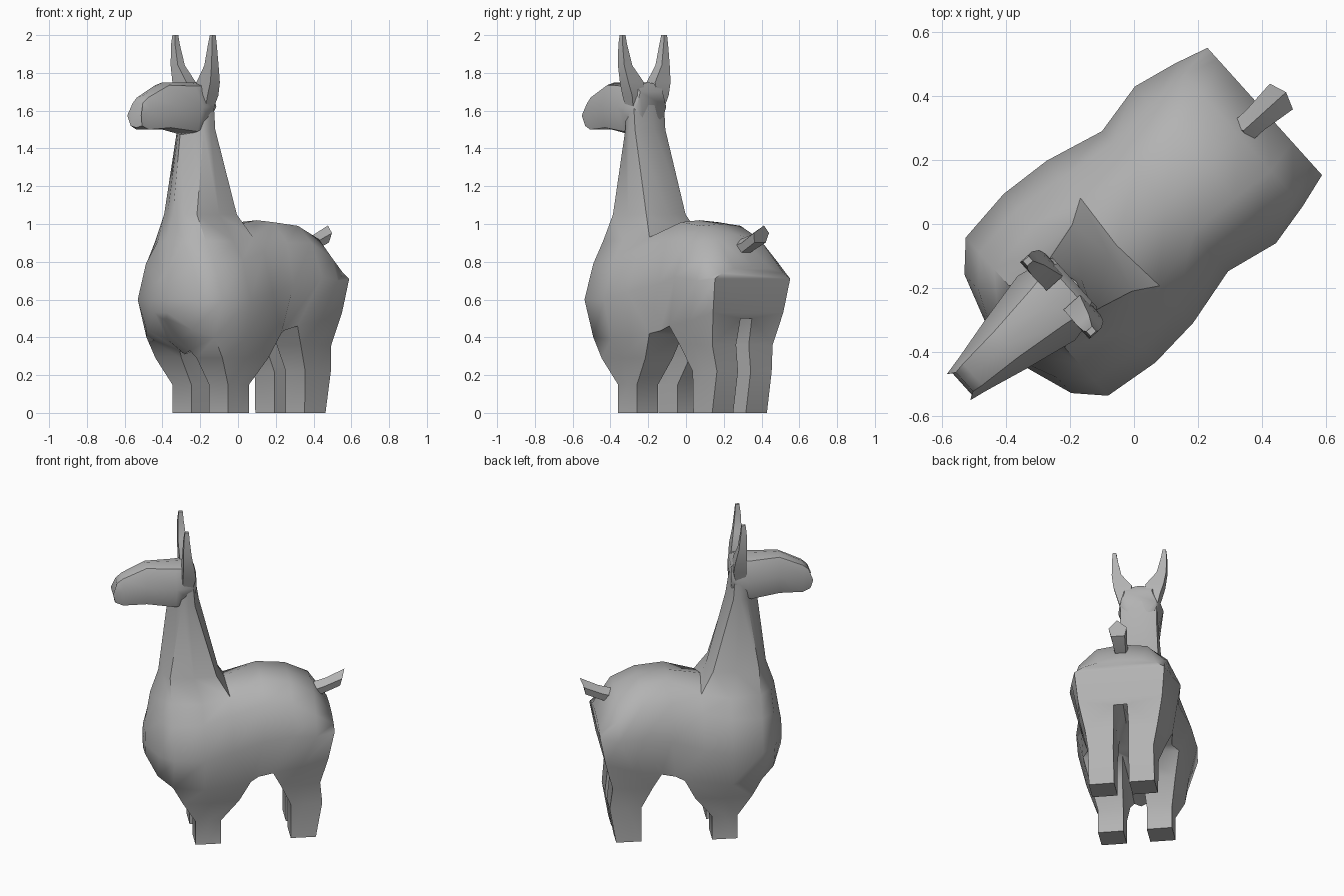
import bpy, bmesh, math
from mathutils import Matrix, Vector

if "Cube" in bpy.data.objects:
    bpy.data.objects.remove(bpy.data.objects["Cube"])

# The animal is shaped facing +X with its left side at +Y, then turned on the spot
TURN = Matrix.Translation((0.008, -0.009, 0)) @ Matrix.Rotation(math.radians(222), 4, 'Z')

wool = bpy.data.materials.new("grey_wool")
wool.diffuse_color = (0.45, 0.45, 0.45, 1)
wool.use_nodes = True
wool.node_tree.nodes["Principled BSDF"].inputs["Base Color"].default_value = wool.diffuse_color


def add_ring(bm, pts):
    return [bm.verts.new(TURN @ Vector(p)) for p in pts]


def bridge(bm, a, b):
    n = len(a)
    for i in range(n):
        j = (i + 1) % n
        bm.faces.new((a[i], a[j], b[j], b[i]))


def finish(name, bm, angle):
    loose = [v for v in bm.verts if not v.link_faces]
    bmesh.ops.delete(bm, geom=loose, context='VERTS')
    bmesh.ops.recalc_face_normals(bm, faces=bm.faces)
    me = bpy.data.meshes.new(name)
    bm.to_mesh(me)
    bm.free()
    ob = bpy.data.objects.new(name, me)
    bpy.context.collection.objects.link(ob)
    me.materials.append(wool)
    bpy.ops.object.select_all(action='DESELECT')
    ob.select_set(True)
    bpy.context.view_layer.objects.active = ob
    bpy.ops.object.shade_smooth_by_angle(angle=math.radians(angle))


def loft(name, rings, angle=40):
    """Skin a row of equal point rings and close both ends."""
    bm = bmesh.new()
    rows = [add_ring(bm, r) for r in rings]
    for a, b in zip(rows, rows[1:]):
        bridge(bm, a, b)
    bm.faces.new(rows[0])
    bm.faces.new(rows[-1])
    finish(name, bm, angle)


def section(x, half):
    """Upright ring from half an outline (y, z, optional own x), top to bottom."""
    pts = [(p[2] if len(p) > 2 else x, p[0], p[1]) for p in half]
    return pts + [(px, -y, z) for px, y, z in pts[-2:0:-1]]


# Torso sections, rump to chest
rear_body = [
    (-.54, [(0, .775), (.13, .765), (.22, .74), (.268, .71), (.25, .53, -.505), (.04, .50, -.49), (0, .61, -.50)]),
    (-.43, [(0, .94), (.15, .92), (.255, .82), (.30, .70), (.265, .49, -.34), (.04, .47, -.34), (0, .56, -.36)]),
    (-.29, [(0, 1.0), (.14, .99), (.25, .90), (.33, .72), (.265, .46, -.175), (.05, .45, -.175), (0, .49, -.2)]),
    (-.12, [(0, 1.02), (.13, 1.01), (.245, .90), (.295, .68), (.25, .435, -.09), (.10, .43, -.09), (0, .43, -.09)]),
]
front_body = [
    (.07, [(0, .985, .085), (.185, .93), (.27, .85), (.342, .64), (.285, .42, -.04), (.05, .41, -.04), (0, .41, 0)]),
    (.24, [(0, 1.0), (.22, .91), (.29, .81), (.355, .60), (.305, .39), (.04, .36), (0, .35)]),
    (.42, [(0, 1.0), (.20, .91, .42), (.27, .79), (.333, .60), (.27, .40), (.04, .33, .39), (0, .31, .39)]),
    (.50, [(0, .91, .523), (.10, .905, .495), (.185, .79), (.25, .60), (.18, .44), (.05, .39, .47), (0, .385, .46)]),
    (.56, [(0, .75, .55), (.02, .73, .552), (.05, .68), (.07, .60), (.05, .53), (.02, .50, .54), (0, .49, .53)]),
]
bm = bmesh.new()
R = [add_ring(bm, section(x, h)) for x, h in rear_body + front_body]
N = 12
for k in range(len(R) - 1):
    for i in range(N):
        neck_gap = k in (4, 5, 6) and i in (0, 11)
        leg_gap = k in (0, 1, 4, 5) and i in (4, 7)
        if not (neck_gap or leg_gap):
            j = (i + 1) % N
            bm.faces.new((R[k][i], R[k][j], R[k + 1][j], R[k + 1][i]))

# Rump and chest ends
for r in (R[0], R[-1]):
    bm.faces.new((r[0], r[1], r[11]))
    bm.faces.new((r[5], r[6], r[7]))
    for i in range(1, 4):
        bm.faces.new((r[i], r[i + 1], r[N - i - 1], r[N - i]))
    bm.faces.new((r[4], r[5], r[7], r[8]))

# Neck grown from the opening in the shoulders
E, F, G, H = R[4:8]
row = [E[0], E[1], F[1], G[1], H[1], H[0], H[11], G[11], F[11], E[11]]
for z, half in (
        (1.05, [(.12, 0), (.145, .14), (.28, .15), (.42, .13), (.455, .065), (.475, 0)]),
        (1.50, [(.235, 0), (.27, .108), (.31, .112), (.35, .105), (.39, .05), (.42, 0)]),
        (1.63, [(.255, 0), (.28, .108), (.31, .112), (.35, .105), (.39, .05), (.42, 0)])):
    pts = [(x, y, z) for x, y in half] + [(x, -y, z) for x, y in half[-2:0:-1]]
    new = add_ring(bm, pts)
    bridge(bm, row, new)
    row = new
bm.faces.new(row)

# Legs grown from the openings in the belly: (height, three x, three outer y, inner y)
front_leg = [(.29, (.025, .19, .36), (.255, .275, .265), .06),
             (.15, (.13, .205, .28), (.22, .22, .22), .07),
             (0, (.13, .205, .28), (.22, .22, .22), .07)]
rear_leg = [(.36, (-.46, -.34, -.225), (.215, .235, .235), .045),
            (.22, (-.475, -.37, -.288), (.195, .20, .20), .045),
            (0, (-.437, -.362, -.288), (.195, .195, .195), .045)]
for k, leg in ((0, rear_leg), (4, front_leg)):
    a, b, c = R[k:k + 3]
    for side, o, n in ((1, 4, 5), (-1, 8, 7)):
        row = [a[o], b[o], c[o], c[n], b[n], a[n]]
        for z, xs, ys, inner in leg:
            pts = [(x, side * y, z) for x, y in zip(xs, ys)]
            pts += [(x, side * inner, z) for x in reversed(xs)]
            new = add_ring(bm, pts)
            bridge(bm, row, new)
            row = new
        bm.faces.new(row)
finish("body", bm, 46)

# Head, muzzle to back of skull
loft("head", [section(x, h) for x, h in (
    (.75, [(0, 1.645, .725), (.04, 1.64, .725), (.055, 1.575), (.045, 1.52, .735), (0, 1.51, .735)]),
    (.69, [(0, 1.68), (.045, 1.67), (.067, 1.60), (.05, 1.50), (0, 1.50)]),
    (.55, [(0, 1.75), (.055, 1.735), (.10, 1.63), (.07, 1.51), (0, 1.50)]),
    (.38, [(0, 1.75), (.075, 1.73), (.135, 1.62), (.09, 1.49), (0, 1.465)]),
    (.285, [(0, 1.75), (.09, 1.735), (.115, 1.62), (.09, 1.52), (0, 1.52)]),
    (.26, [(0, 1.71), (.08, 1.70), (.105, 1.62), (.06, 1.56), (0, 1.56)]),
)], 48)

# Tail stub, five-sided with a ridge on top
loft("tail", [
    [(x - .02, 0, z + .05), (x, w, z + .01), (x + .01, .75 * w, z - .04),
     (x + .01, -.75 * w, z - .04), (x, -w, z + .01)]
    for x, z, w in ((-.43, .87, .042), (-.50, .89, .042), (-.61, .942, .054))], 30)

# Ears: (height, back, front, inner, outer)
ear = [(1.58, .29, .34, .06, .10), (1.68, .268, .345, .05, .13), (1.75, .275, .343, .04, .15),
       (1.84, .295, .345, .105, .162), (1.95, .308, .342, .13, .162), (2.0, .312, .336, .138, .158)]
for name, s in (("left_ear", 1), ("right_ear", -1)):
    loft(name, [[(b, s * i, z), (f, s * i, z), (f, s * o, z), (b, s * o, z)]
                for z, b, f, i, o in ear], 50)
